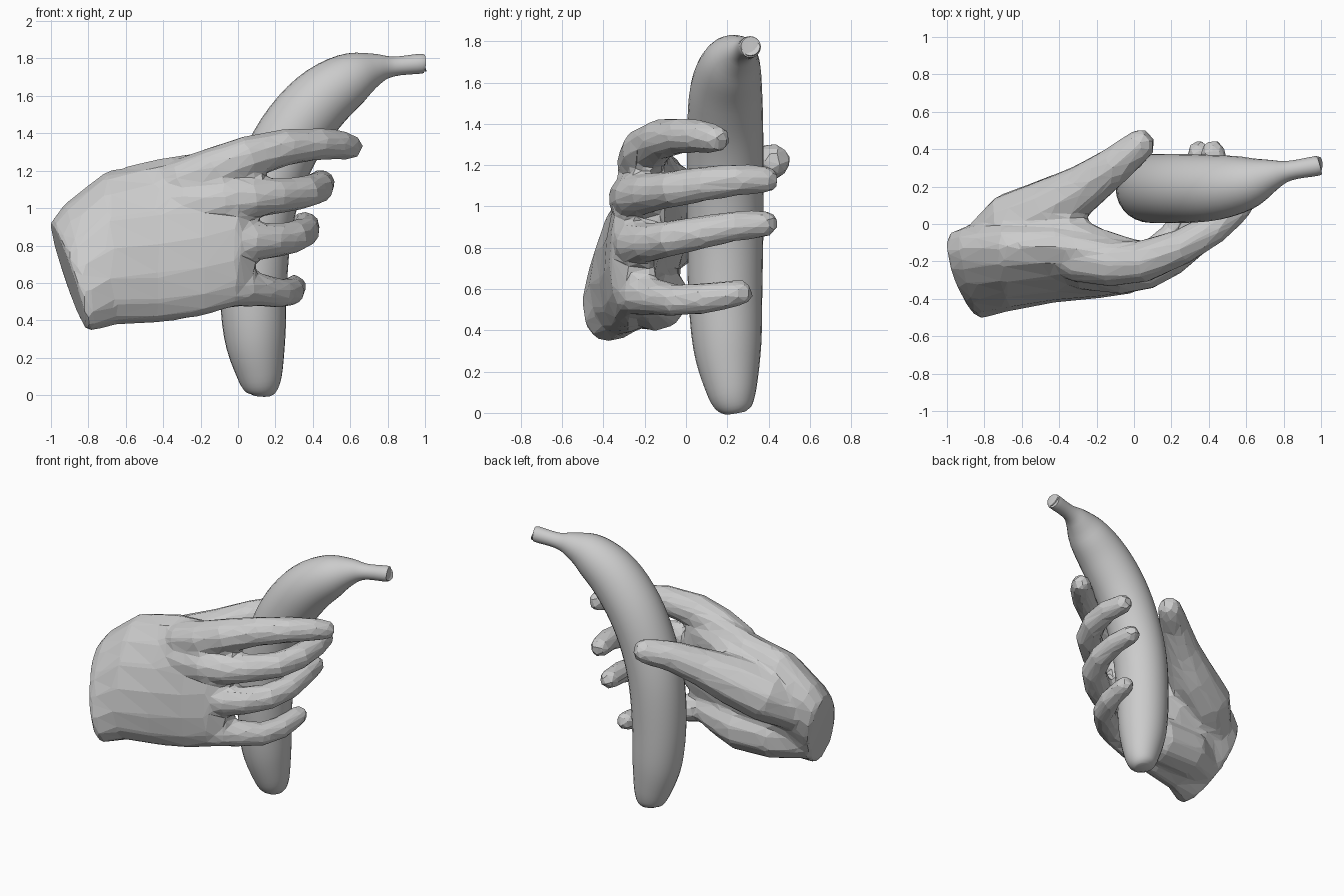
import bpy, bmesh, math
from mathutils import Vector

cube = bpy.data.objects.get("Cube")
if cube:
    bpy.data.objects.remove(cube)

grey = bpy.data.materials.new("plain_grey")
grey.use_nodes = True
grey.diffuse_color = (0.6, 0.6, 0.6, 1)
grey.node_tree.nodes["Principled BSDF"].inputs["Base Color"].default_value = (0.6, 0.6, 0.6, 1)


def loft(bm, rings):
    """Skin a list of point rings and cap both ends."""
    rows = [[bm.verts.new(p) for p in ring] for ring in rings]
    n = len(rows[0])
    for a, b in zip(rows, rows[1:]):
        for i in range(n):
            j = (i + 1) % n
            bm.faces.new((a[i], a[j], b[j], b[i]))
    bm.faces.new(rows[0][::-1])
    bm.faces.new(rows[-1])


def oval(centre, u, v, sides):
    """Ring around a centre with half axes u and v."""
    angles = [math.tau * i / sides for i in range(sides)]
    return [Vector(centre) + Vector(u) * math.cos(a) + Vector(v) * math.sin(a) for a in angles]


def tube(bm, path, sides, steps=1):
    """Sweep circles along (x, y, z, radius) points, with optional smoothing steps."""
    p = [Vector(q) for q in path]
    pts = []
    for i in range(len(p) - 1):
        a, b, c, d = p[max(i - 1, 0)], p[i], p[i + 1], p[min(i + 2, len(p) - 1)]
        for s in range(steps):
            t = s / steps
            pts.append(0.5 * (2 * b + (c - a) * t + (2 * a - 5 * b + 4 * c - d) * t * t
                              + (3 * b - a - 3 * c + d) * t ** 3))
    pts.append(p[-1])
    rings = []
    for i, q in enumerate(pts):
        along = (pts[min(i + 1, len(pts) - 1)] - pts[max(i - 1, 0)]).xyz.normalized()
        ref = Vector((0, 1, 0)) if sides > 12 else Vector((0, 0, 1))
        u = (ref - along * ref.dot(along)).normalized()
        rings.append(oval(q.xyz, u * q.w, along.cross(u) * q.w, sides))
    loft(bm, rings)


def finger(bm, path):
    """Tube with a rounded tip."""
    end, before = Vector(path[-1]), Vector(path[-2])
    way = (end - before).xyz.normalized()
    tip = [tuple(end.xyz + way * end.w * f) + (end.w * r,) for f, r in ((0.6, 0.88), (1.05, 0.5))]
    tube(bm, list(path) + tip, 10)


def make(name, bm):
    bmesh.ops.recalc_face_normals(bm, faces=bm.faces)
    mesh = bpy.data.meshes.new(name)
    bm.to_mesh(mesh)
    bm.free()
    mesh.materials.append(grey)
    obj = bpy.data.objects.new(name, mesh)
    bpy.context.collection.objects.link(obj)
    return obj


# Banana: curved body, neck and stem
bm = bmesh.new()
tube(bm, [(.125, .24, 0, .05), (.125, .235, .03, .09), (.115, .22, .12, .125), (.09, .2, .32, .165),
          (.082, .19, .6, .18), (.105, .19, .9, .185), (.17, .19, 1.15, .185), (.28, .19, 1.38, .184),
          (.435, .195, 1.57, .174), (.6, .22, 1.69, .143), (.73, .26, 1.742, .088),
          (.83, .285, 1.757, .053), (.975, .31, 1.772, .053), (.99, .313, 1.773, .045)], 28, 4)
banana = make("banana", bm)
bpy.context.view_layer.objects.active = banana
banana.select_set(True)
bpy.ops.object.shade_smooth_by_angle(angle=math.radians(40))
banana.select_set(False)

# Palm: from the slanted wrist cut to the knuckles
bm = bmesh.new()
palm = [((-.905, -.27, .635), (-.03, .2, 0), (-.095, .11, .29)),
        ((-.86, -.26, .68), (-.02, .215, 0), (-.07, .12, .34)),
        ((-.68, -.22, .785), (0, .225, 0), (-.03, .1, .41)),
        ((-.42, -.2, .825), (0, .205, .02), (0, .08, .44)),
        ((-.18, -.22, .865), (0, .165, .02), (0, .06, .44)),
        ((0, -.225, .9), (0, .135, .01), (0, .05, .42)),
        ((.09, -.19, .9), (0, .085, .01), (0, .04, .36))]
loft(bm, [oval(c, u, v, 16) for c, u, v in palm])

# Four fingers growing out of the palm, wrapped around the front and far side
finger(bm, [(-.5, -.13, 1.06, .09), (-.3, -.19, 1.14, .125), (-.12, -.21, 1.2, .13),
            (.05, -.2, 1.27, .117), (.25, -.125, 1.325, .1), (.43, -.02, 1.345, .088),
            (.54, .075, 1.34, .08), (.59, .135, 1.33, .072)])
finger(bm, [(-.5, -.17, 1.0, .09), (-.28, -.23, 1.02, .125), (-.06, -.255, 1.04, .125),
            (.07, -.245, 1.05, .108), (.2, -.185, 1.065, .097), (.36, -.06, 1.085, .09),
            (.43, .09, 1.11, .086), (.445, .25, 1.13, .078), (.425, .37, 1.13, .07)])
finger(bm, [(-.5, -.17, .82, .09), (-.28, -.23, .82, .125), (-.06, -.25, .82, .125),
            (.07, -.24, .82, .108), (.18, -.18, .825, .096), (.3, -.075, .845, .088),
            (.36, .08, .875, .082), (.365, .24, .905, .075), (.35, .37, .915, .068)])
finger(bm, [(-.5, -.17, .59, .09), (-.28, -.23, .59, .125), (-.08, -.24, .585, .12),
            (.03, -.22, .57, .102), (.13, -.145, .56, .09), (.23, -.045, .545, .08),
            (.285, .09, .555, .076), (.3, .25, .58, .066)])

# Thumb, its base, the heel of the hand and the web to the first finger
finger(bm, [(-.85, -.17, .78, .14), (-.64, -.01, .92, .19), (-.43, .09, 1.01, .17),
            (-.26, .2, 1.1, .13), (-.1, .315, 1.18, .105), (.015, .41, 1.215, .09)])
tube(bm, [(-.82, -.25, .56, .14), (-.6, -.16, .57, .17), (-.35, -.15, .56, .165),
          (-.12, -.19, .57, .125), (.04, -.21, .59, .085)], 10)
tube(bm, [(-.65, -.03, 1.0, .1), (-.42, -.03, 1.06, .125), (-.22, -.14, 1.12, .13),
          (0, -.19, 1.15, .11)], 10)
hand = make("hand", bm)

# Fuse the parts into one skin, then reduce it to broad flat facets
fuse = hand.modifiers.new("fuse", 'REMESH')
fuse.mode = 'VOXEL'
fuse.voxel_size = 0.02
soften = hand.modifiers.new("soften", 'SMOOTH')
soften.factor = 0.5
soften.iterations = 6
facets = hand.modifiers.new("facets", 'DECIMATE')
facets.ratio = 0.06
